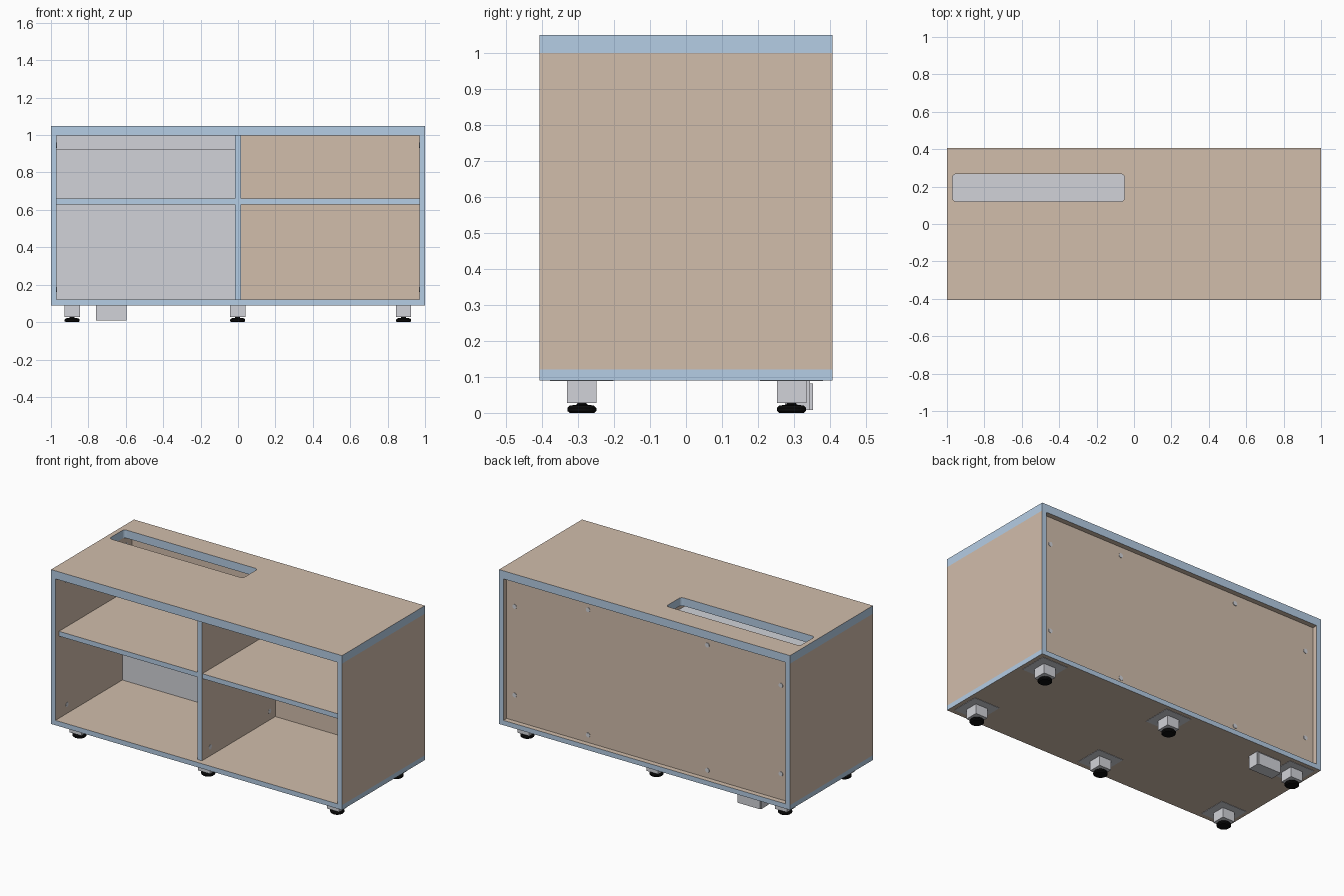
import bpy, bmesh, math
from mathutils import Matrix

if "Cube" in bpy.data.objects:
    bpy.data.objects.remove(bpy.data.objects["Cube"])


def material(name, rgb):
    m = bpy.data.materials.new(name)
    m.diffuse_color = (*rgb, 1)
    m.use_nodes = True
    m.node_tree.nodes["Principled BSDF"].inputs["Base Color"].default_value = m.diffuse_color
    return m


WOOD = material("tan_board", (0.64, 0.51, 0.41))
EDGE = material("blue_edge", (0.46, 0.61, 0.78))
GREY = material("light_grey", (0.64, 0.65, 0.69))
BLACK = material("black", (0.004, 0.004, 0.004))


def finish(name, bm, mats):
    me = bpy.data.meshes.new(name)
    bm.to_mesh(me)
    bm.free()
    for m in mats:
        me.materials.append(m)
    ob = bpy.data.objects.new(name, me)
    bpy.context.collection.objects.link(ob)
    return ob


def box(name, x, y, z, mats, axis=None):
    """Box from ranges; faces not along the given axis get the edge material."""
    bm = bmesh.new()
    bmesh.ops.create_cube(bm, size=1)
    for v in bm.verts:
        for i, (a, b) in enumerate((x, y, z)):
            v.co[i] = a if v.co[i] < 0 else b
    bm.normal_update()
    if axis is not None:
        for f in bm.faces:
            f.material_index = 0 if abs(f.normal[axis]) > 0.5 else 1
    return finish(name, bm, mats)


def board(name, x, y, z, axis):
    return box(name, x, y, z, [WOOD, EDGE], axis)


def cylinder(name, centre, rings, mat, axis='Z', n=24):
    """Lathed solid from (radius, height) rings along an axis."""
    bm = bmesh.new()
    loops = [[bm.verts.new((r * math.cos(2 * math.pi * i / n), r * math.sin(2 * math.pi * i / n), h))
              for i in range(n)] for r, h in rings]
    for lo, hi in zip(loops, loops[1:]):
        for i in range(n):
            j = (i + 1) % n
            bm.faces.new((lo[i], lo[j], hi[j], hi[i]))
    bm.faces.new(loops[0][::-1])
    bm.faces.new(loops[-1])
    rot = {'Z': Matrix(), 'X': Matrix.Rotation(math.pi / 2, 4, 'Y'),
           'Y': Matrix.Rotation(-math.pi / 2, 4, 'X')}[axis]
    bm.transform(Matrix.Translation(centre) @ rot)
    return finish(name, bm, [mat])


def rounded_rect(x, y, r, n=5):
    pts = []
    corners = ((x[1] - r, y[1] - r), (x[0] + r, y[1] - r), (x[0] + r, y[0] + r), (x[1] - r, y[0] + r))
    for k, (cx, cy) in enumerate(corners):
        for i in range(n + 1):
            a = (k + i / n) * math.pi / 2
            pts.append((cx + r * math.cos(a), cy + r * math.sin(a)))
    return pts


# Top board with rounded cable slot
D = 0.407
cu = bpy.data.curves.new("top_outline", 'CURVE')
cu.dimensions = '2D'
cu.fill_mode = 'BOTH'
cu.extrude = 0.025
for pts in ([(-1, -D), (1, -D), (1, D), (-1, D)], rounded_rect((-0.97, -0.05), (0.12, 0.267), 0.02)):
    sp = cu.splines.new('POLY')
    sp.points.add(len(pts) - 1)
    for p, (px, py) in zip(sp.points, pts):
        p.co = (px, py, 0, 1)
    sp.use_cyclic_u = True
tmp = bpy.data.objects.new("top_outline", cu)
bpy.context.collection.objects.link(tmp)
bpy.context.view_layer.update()
me = bpy.data.meshes.new_from_object(tmp.evaluated_get(bpy.context.evaluated_depsgraph_get()))
bm = bmesh.new()
bm.from_mesh(me)
bpy.data.objects.remove(tmp)
bmesh.ops.remove_doubles(bm, verts=bm.verts, dist=1e-5)
bmesh.ops.recalc_face_normals(bm, faces=bm.faces)
bm.transform(Matrix.Translation((0, 0, 1.024)))
bm.normal_update()
for f in bm.faces:
    f.material_index = 0 if abs(f.normal.z) > 0.5 else 1
    f.smooth = False
finish("top_board", bm, [WOOD, EDGE])

# Carcass boards
board("bottom_board", (-1, 1), (-D, D), (0.09, 0.12), 2)
board("left_side", (-1, -0.97), (-D, D), (0.12, 0.999), 0)
board("right_side", (0.97, 1), (-D, D), (0.12, 0.999), 0)
board("divider", (-0.015, 0.015), (-0.375, 0.345), (0.12, 0.999), 0)
board("back_panel", (-0.97, 0.97), (0.345, 0.375), (0.12, 0.999), 1)
board("left_shelf", (-0.97, -0.015), (-0.372, 0.25), (0.63, 0.66), 2)
board("right_shelf", (0.015, 0.97), (-0.372, 0.345), (0.63, 0.66), 2)

# Grey inner back and wide cable tray under the slot
box("inner_back", (-0.97, -0.015), (0.25, 0.28), (0.12, 0.95), [GREY])
box("tray_floor", (-0.97, -0.015), (-0.22, 0.25), (0.92, 0.95), [GREY])
box("tray_front", (-0.97, -0.015), (-0.25, -0.22), (0.92, 0.999), [GREY])

# Round fittings on the back panel
for s in (-1, 1):
    for x, z in ((0.41, 0.167), (0.41, 0.945), (0.915, 0.28), (0.915, 0.83)):
        cylinder("back_fitting", (s * x, 0.375, z), [(0.014, -0.003), (0.014, 0.003)], GREY, 'Y', 16)
# Round fittings inside the side boards and divider
for x in (-0.97, 0.015, 0.97):
    for y in (-0.293, 0.29):
        for z in (0.175, 0.945):
            cylinder("side_fitting", (x, y, z), [(0.014, -0.001), (0.014, 0.001)], GREY, 'X', 16)

# Six adjustable feet
for x in (-0.887, -0.002, 0.885):
    for y in (-0.289, 0.293):
        box("foot_plate", (x - 0.088, x + 0.088), (y - 0.088, y + 0.088), (0.088, 0.09), [GREY])
        box("foot_block", (x - 0.041, x + 0.041), (y - 0.041, y + 0.041), (0.028, 0.088), [GREY])
        cylinder("foot_pad", (x, y, 0),
                 [(0.034, 0), (0.040, 0.005), (0.040, 0.014), (0.034, 0.020),
                  (0.014, 0.023), (0.012, 0.030)], BLACK)

# Power box under the base
box("power_box", (-0.76, -0.595), (0.275, 0.345), (0.008, 0.09), [GREY])
box("power_box_lip", (-0.755, -0.60), (0.345, 0.352), (0.008, 0.082), [GREY])
